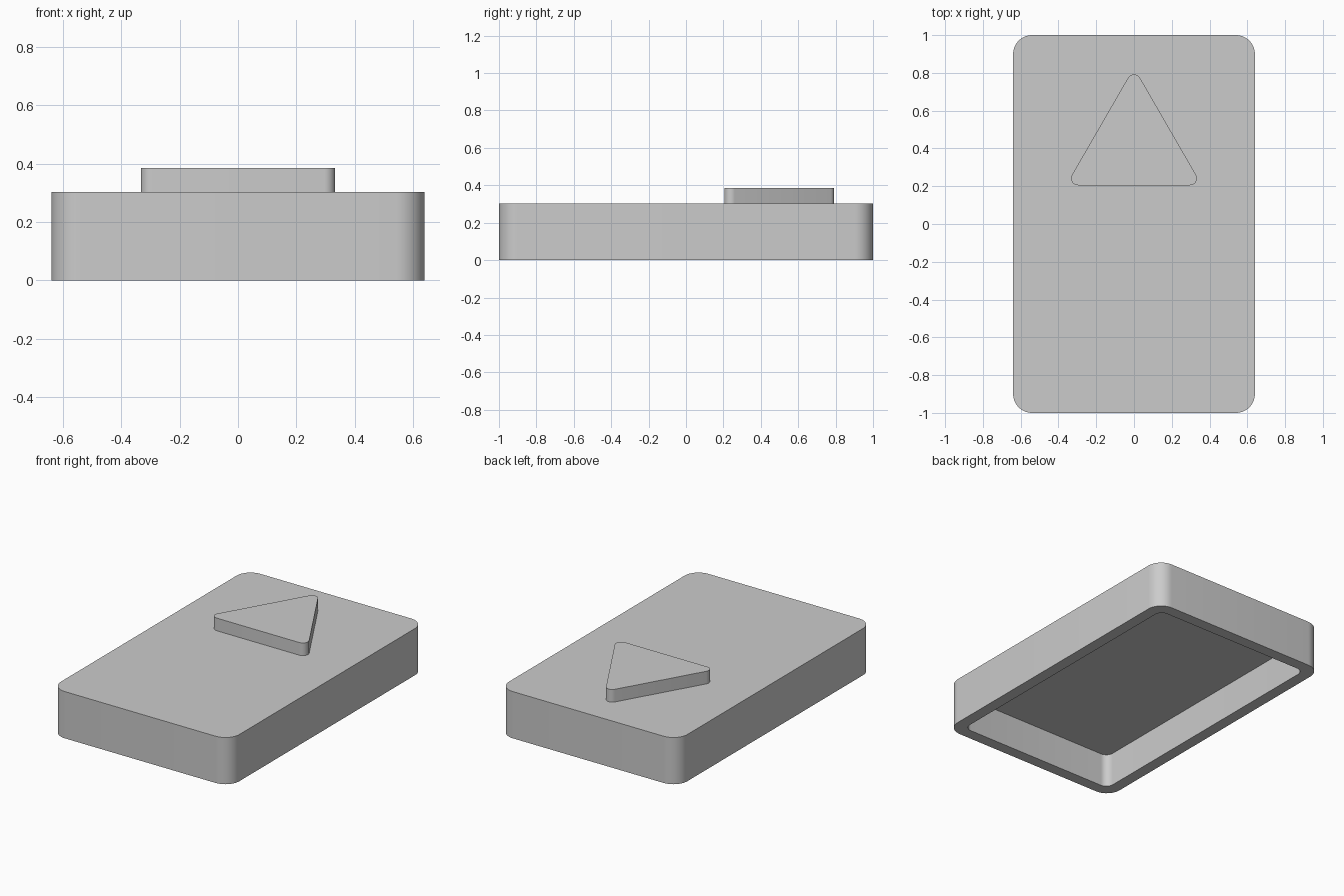
import bpy
import bmesh
from math import pi, cos, sin, sqrt

if "Cube" in bpy.data.objects:
    bpy.data.objects.remove(bpy.data.objects["Cube"], do_unlink=True)

grey = bpy.data.materials.new("plain grey")
grey.use_nodes = True
grey.diffuse_color = (0.6, 0.6, 0.6, 1)
grey.node_tree.nodes["Principled BSDF"].inputs["Base Color"].default_value = grey.diffuse_color


def rounded(centres, radius, steps=10):
    """Outline of a regular-turning polygon, counter-clockwise from the +x side."""
    turn = 2 * pi / len(centres)
    start = pi / 2 - turn / 2 - (len(centres) // 2 - 1) * turn if len(centres) == 3 else 0
    points = []
    for i, (x, y) in enumerate(centres):
        for k in range(steps + 1):
            a = start + turn * (i + k / steps)
            points.append((x + radius * cos(a), y + radius * sin(a)))
    return points


def rounded_box(half_x, half_y, radius):
    x, y = half_x - radius, half_y - radius
    return rounded([(x, y), (-x, y), (-x, -y), (x, -y)], radius)


def stack(name, levels):
    """Join outlines given as (points, z) and cap both ends."""
    bm = bmesh.new()
    rings = [[bm.verts.new((x, y, z)) for x, y in pts] for pts, z in levels]
    n = len(rings[0])
    for low, high in zip(rings, rings[1:]):
        for i in range(n):
            j = (i + 1) % n
            bm.faces.new((low[i], low[j], high[j], high[i]))
    bm.faces.new(rings[0][::-1])
    bm.faces.new(rings[-1])
    bmesh.ops.recalc_face_normals(bm, faces=bm.faces)
    mesh = bpy.data.meshes.new(name)
    bm.to_mesh(mesh)
    bm.free()
    obj = bpy.data.objects.new(name, mesh)
    bpy.context.collection.objects.link(obj)
    mesh.materials.append(grey)
    bpy.ops.object.select_all(action="DESELECT")
    obj.select_set(True)
    bpy.context.view_layer.objects.active = obj
    bpy.ops.object.shade_smooth_by_angle(angle=pi / 6)


# Hollow case, open underneath: ceiling, inner wall, rim, outer wall, top
height, wall = 0.303, 0.075
outer = rounded_box(0.64, 1, 0.1)
inner = rounded_box(0.64 - wall, 1 - wall, 0.05)
stack("case", [(inner, height - 0.083), (inner, 0), (outer, 0), (outer, height)])

# Raised triangular button pointing to the back
half, base, radius = 0.296, 0.242, 0.037
corners = [(0, base + half * sqrt(3)), (-half, base), (half, base)]
triangle = rounded(corners, radius)
stack("triangle_button", [(triangle, height), (triangle, 0.385)])
